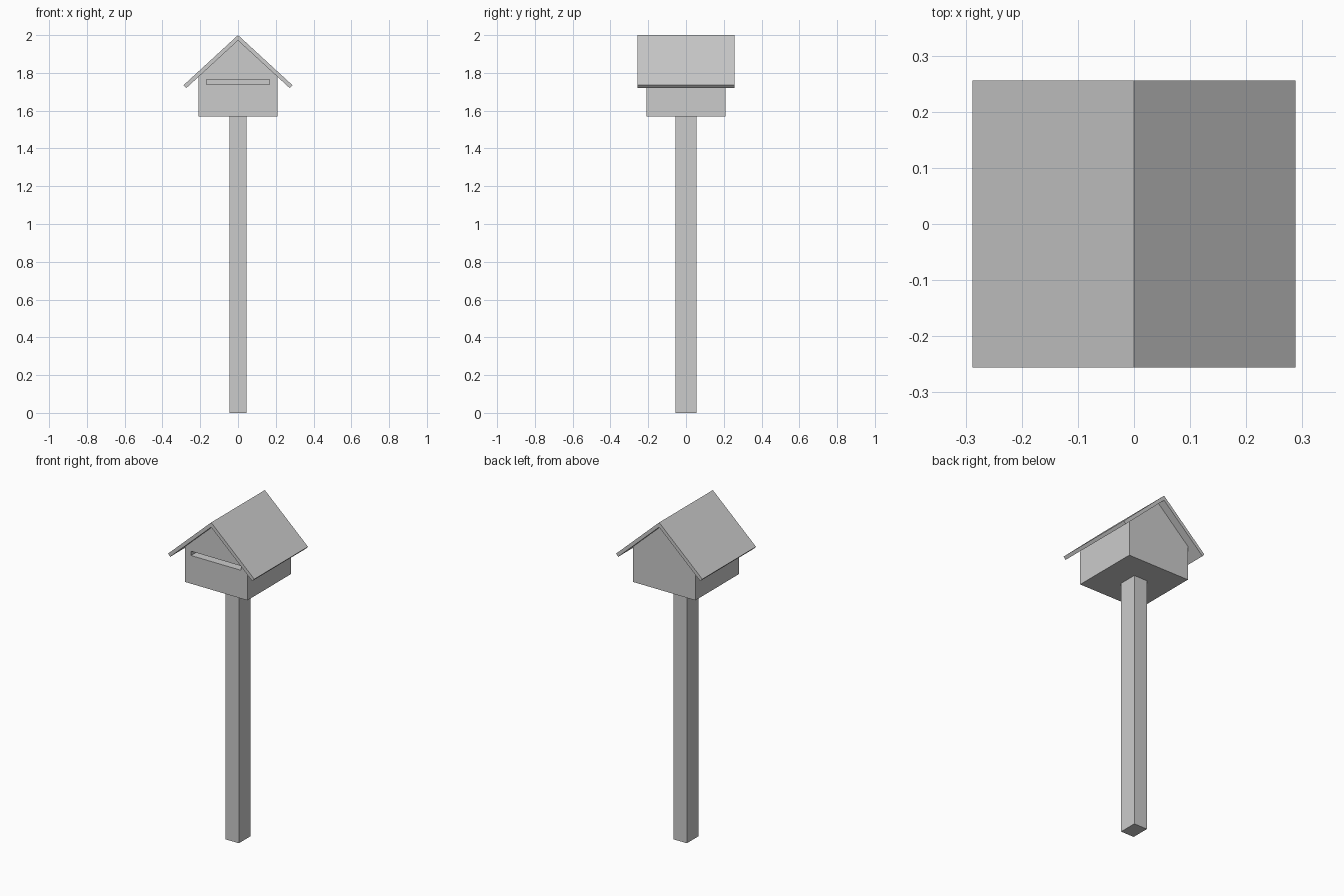
import bpy
from mathutils import Vector

cube = bpy.data.objects.get("Cube")
if cube:
    bpy.data.objects.remove(cube, do_unlink=True)

grey = bpy.data.materials.new("light_grey")
grey.use_nodes = True
COLOUR = (0.6, 0.6, 0.6, 1)
grey.diffuse_color = COLOUR
grey.node_tree.nodes["Principled BSDF"].inputs["Base Color"].default_value = COLOUR


def extrude_profile(name, profile, y0, y1):
    """Solid from an anticlockwise (x, z) outline, swept from y0 to y1."""
    n = len(profile)
    verts = [(x, y, z) for y in (y0, y1) for x, z in profile]
    faces = [tuple(range(n)), tuple(reversed(range(n, 2 * n)))]
    faces += [(i, i + n, (i + 1) % n + n, (i + 1) % n) for i in range(n)]
    mesh = bpy.data.meshes.new(name)
    mesh.from_pydata(verts, [], faces)
    mesh.materials.append(grey)
    obj = bpy.data.objects.new(name, mesh)
    bpy.context.collection.objects.link(obj)
    return obj


def rectangle(half_x, z0, z1):
    return [(-half_x, z0), (half_x, z0), (half_x, z1), (-half_x, z1)]


# Roof slope: ridge, eave and board thickness
ridge, eave = Vector((0, 2.0)), Vector((0.288, 1.735))
slope = (eave - ridge).normalized()
inward = Vector((slope.y, -slope.x)) * 0.021
inner_eave = eave + inward
inner_ridge_z = inner_eave.y - inner_eave.x * slope.y / slope.x

# Post
extrude_profile("post", rectangle(0.045, 0, 1.568), -0.056, 0.056)

# Gabled box, its top following the underside of the roof
W = 0.209
wall_top = inner_ridge_z + W * slope.y / slope.x
body = extrude_profile(
    "gabled_box",
    [(-W, 1.568), (W, 1.568), (W, wall_top), (0, inner_ridge_z), (-W, wall_top)],
    -W, W)

# Slot cut into the front
cutter = extrude_profile("slot_cutter", rectangle(0.167, 1.738, 1.764), -W - 0.05, -W + 0.08)
cutter.hide_render = True
cutter.hide_viewport = True
cutter.display_type = 'WIRE'
cut = body.modifiers.new("slot", 'BOOLEAN')
cut.operation = 'DIFFERENCE'
cut.solver = 'EXACT'
cut.object = cutter

# Roof boards meeting at the ridge
extrude_profile(
    "roof",
    [tuple(ridge), (-eave.x, eave.y), (-inner_eave.x, inner_eave.y),
     (0, inner_ridge_z), tuple(inner_eave), tuple(eave)],
    -0.256, 0.256)
